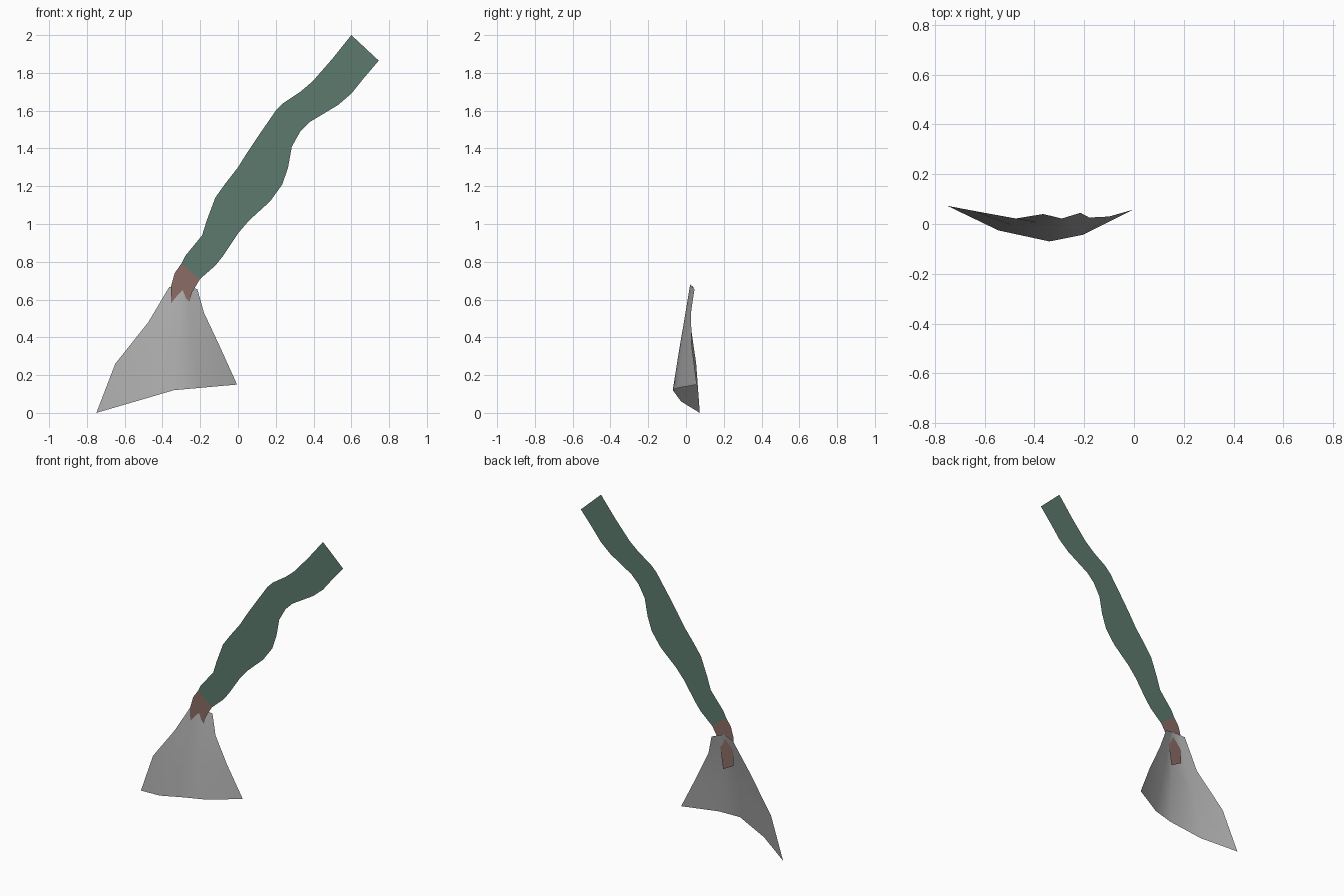
import bpy
from mathutils import Vector

default_cube = bpy.data.objects.get("Cube")
if default_cube:
    bpy.data.objects.remove(default_cube, do_unlink=True)

HANDLE_Y = 0.017  # depth of the flat handle sheet


def make_material(name, colour):
    material = bpy.data.materials.new(name)
    material.use_nodes = True
    rgba = (*colour, 1.0)
    material.diffuse_color = rgba
    material.node_tree.nodes["Principled BSDF"].inputs["Base Color"].default_value = rgba
    return material


def make_object(name, verts, faces, material):
    mesh = bpy.data.meshes.new(name)
    mesh.from_pydata(verts, [], faces)
    mesh.materials.append(material)
    mesh.update()
    obj = bpy.data.objects.new(name, mesh)
    bpy.context.collection.objects.link(obj)
    return obj


def make_sheet(name, left_edge, right_edge, material):
    """Flat upright cut-out bounded by a left and a right edge, both bottom to top."""
    outline = list(right_edge) + list(reversed(left_edge))
    verts = [(x, HANDLE_Y, z) for x, z in outline]
    return make_object(name, verts, [list(range(len(verts)))], material)


green = make_material("weathered green", (0.11, 0.195, 0.157))
brown = make_material("dusty brown", (0.26, 0.15, 0.13))
grey = make_material("dull metal grey", (0.41, 0.41, 0.41))

# Wavy flat handle
handle_left = [(-.3, .79), (-.28, .83), (-.19, .94), (-.165, 1.02), (-.12, 1.14),
               (-.07, 1.21), (0, 1.3), (.05, 1.38), (.1, 1.455), (.2, 1.6),
               (.24, 1.64), (.33, 1.7), (.395, 1.755), (.5, 1.875), (.6, 2)]
handle_right = [(-.2, .71), (-.12, .78), (-.08, .83), (0, .95), (.06, 1.02),
                (.17, 1.12), (.235, 1.21), (.265, 1.3), (.285, 1.41), (.33, 1.49),
                (.38, 1.54), (.53, 1.63), (.6, 1.69), (.66, 1.765), (.745, 1.865)]
make_sheet("handle", handle_left, handle_right, green)

# Handle tip, passing through the blade
tip_left = [(-.354, .49), (-.355, .67), (-.335, .74), (-.3, .79)]
tip_right = [(-.28, .45), (-.26, .575), (-.245, .635), (-.2, .71)]
make_sheet("handle_tip", tip_left, tip_right, brown)

# Curved blade: each row has its left edge, ridge, right edge and bulge
rows = [
    ((-.75, .073, 0), (-.34, -.07, .12), (-.005, .057, .15), .19),
    ((-.65, .054, .26), (-.325, -.04, .31), (-.1, .03, .36), .14),
    ((-.475, .022, .48), (-.305, -.008, .5), (-.18, .026, .53), .05),
    ((-.365, .04, .665), (-.29, .022, .68), (-.215, .045, .655), 0),
]
verts = []
for left, ridge, right, bulge in rows:
    left, ridge, right = Vector(left), Vector(ridge), Vector(right)

    def between(edge, amount):
        point = ridge.lerp(edge, amount)
        point.y -= bulge * (edge.y - ridge.y)
        return point

    verts += [left, between(left, .5), ridge, between(right, .4), right]

columns = 5
faces = []
for r in range(len(rows) - 1):
    for c in range(columns - 1):
        a = r * columns + c
        faces.append((a, a + 1, a + columns + 1, a + columns))
blade = make_object("blade", verts, faces, grey)
for polygon in blade.data.polygons:
    polygon.use_smooth = True
